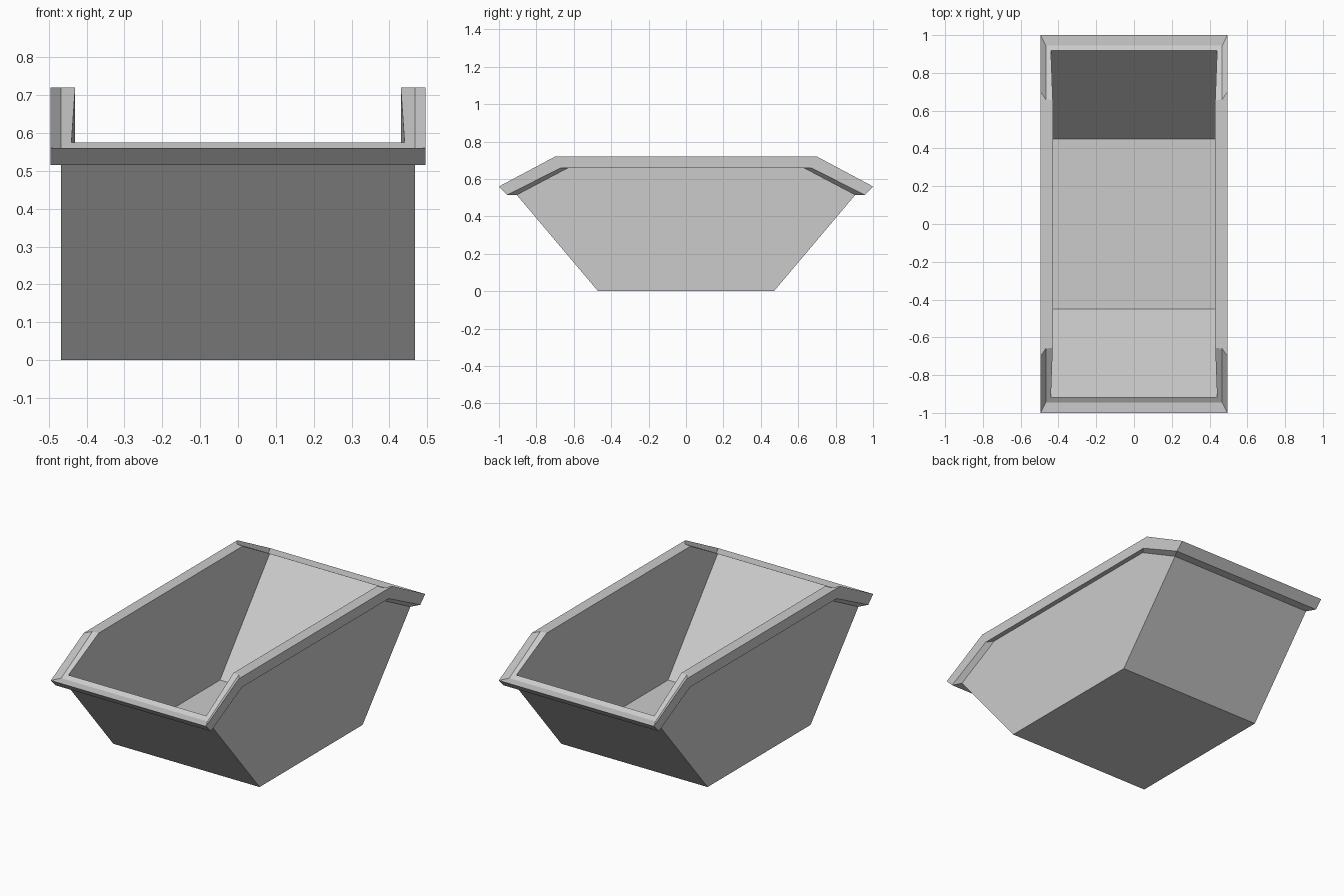
import bpy
import bmesh

if "Cube" in bpy.data.objects:
    bpy.data.objects.remove(bpy.data.objects["Cube"])


def ring(bm, corner, kink):
    """Eight-point loop, mirrored in x and y from one corner and one kink point."""
    (cx, cy, cz), (kx, ky, kz) = corner, kink
    pts = [(cx, cy, cz), (kx, ky, kz), (kx, -ky, kz), (cx, -cy, cz),
           (-cx, -cy, cz), (-kx, -ky, kz), (-kx, ky, kz), (-cx, cy, cz)]
    return [bm.verts.new(p) for p in pts]


# Loops run from the outer base, over the rim, down to the inner floor
sections = [
    ((0.467, 0.47, 0.0), (0.467, 0.30, 0.0)),        # base
    ((0.467, 0.905, 0.515), (0.467, 0.63, 0.66)),    # under the rim, at wall
    ((0.495, 0.955, 0.515), (0.495, 0.67, 0.66)),    # rim lower edge
    ((0.495, 1.0, 0.56), (0.495, 0.70, 0.72)),       # rim outer top edge
    ((0.467, 0.945, 0.56), (0.467, 0.66, 0.72)),     # crease along rim top
    ((0.44, 0.918, 0.575), (0.43, 0.655, 0.72)),     # inner lip
    ((0.43, 0.45, 0.026), (0.43, 0.30, 0.026)),      # inner floor
]

bm = bmesh.new()
loops = [ring(bm, c, k) for c, k in sections]
for low, high in zip(loops, loops[1:]):
    for i in range(8):
        j = (i + 1) % 8
        bm.faces.new((low[i], low[j], high[j], high[i]))

# Close the underside and the inner floor
bm.faces.new(loops[0])
bm.faces.new(loops[-1])
bmesh.ops.recalc_face_normals(bm, faces=bm.faces)

mesh = bpy.data.meshes.new("open_skip_bin")
bm.to_mesh(mesh)
bm.free()
skip = bpy.data.objects.new("open_skip_bin", mesh)
bpy.context.collection.objects.link(skip)
